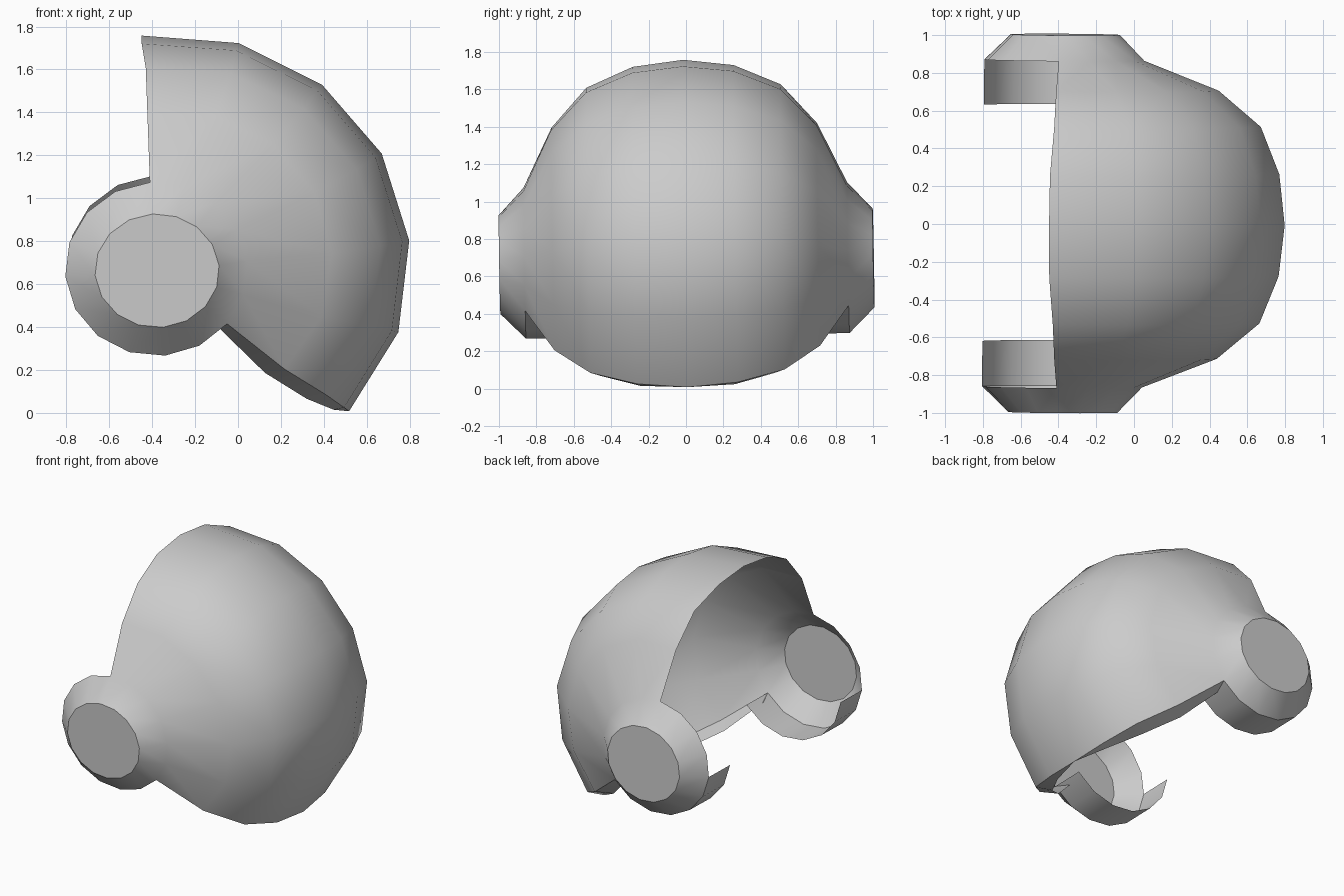
import bpy, bmesh
from math import sin, cos, radians
from mathutils import Matrix, Vector

cube = bpy.data.objects.get("Cube")
if cube:
    bpy.data.objects.remove(cube)

grey = bpy.data.materials.new("plain_grey")
grey.use_nodes = True
colour = (0.6, 0.6, 0.6, 1)
grey.diffuse_color = colour
grey.node_tree.nodes["Principled BSDF"].inputs["Base Color"].default_value = colour

# The whole helmet leans very slightly to one side
LEAN = (Matrix.Translation((0, 0, 0.7)) @ Matrix.Rotation(radians(-0.4), 4, 'Z')
        @ Matrix.Rotation(radians(1), 4, 'X') @ Matrix.Translation((0, 0, -0.7)))

EAR_Y = 0.865               # where the shell meets the ear cups
TOP, LOW = 94, -39          # ear angles where the shell begins and ends
SEGS, REST = 6, 10          # ear sides covered by the shell, and free


def arc(y, cx, cz, rx, rz, a0, a1, n, flare=0.0):
    """Points of an arc around the y axis, flared at both ends."""
    pts = []
    for i in range(n + 1):
        t = i / n
        u = 2 * t - 1
        a = radians(a0 + (a1 - a0) * t)
        f = 1 + flare * u * u * (1 - u / 2)
        pts.append(Vector((cx + rx * f * cos(a), y, cz + rz * f * sin(a))))
    return pts


def ring(*shape):
    """Closed ear ring whose first sides line up with the shell."""
    return arc(*shape, TOP, LOW, SEGS) + arc(*shape, LOW, TOP - 360, REST)[1:]


def loft(name, patches, caps=()):
    """Join rows of points with quads, weld the patches and fill the caps."""
    bm = bmesh.new()
    for rows in patches:
        grid = [[bm.verts.new(LEAN @ p) for p in row] for row in rows]
        for r0, r1 in zip(grid, grid[1:]):
            for i in range(len(r0) - 1):
                bm.faces.new((r0[i], r0[i + 1], r1[i + 1], r1[i]))
    for row in caps:
        bm.faces.new([bm.verts.new(LEAN @ p) for p in row[:-1]])
    bmesh.ops.remove_doubles(bm, verts=bm.verts, dist=0.0005)
    bmesh.ops.recalc_face_normals(bm, faces=bm.faces)
    mesh = bpy.data.meshes.new(name)
    bm.to_mesh(mesh)
    bm.free()
    mesh.materials.append(grey)
    ob = bpy.data.objects.new(name, mesh)
    bpy.context.collection.objects.link(ob)
    bpy.ops.object.select_all(action='DESELECT')
    ob.select_set(True)
    bpy.context.view_layer.objects.active = ob
    bpy.ops.object.shade_smooth_by_angle(angle=radians(38))


def mirrored(row):
    return [Vector((p.x, -p.y, p.z)) for p in row]


# Dome arcs run from the face opening over the crown to the nape
half = [  # y, centre x, centre z, radius, start angle, end angle
    (0.0, -0.18, 0.73, 0.975, 104.7, -46),
    (0.27, -0.18, 0.73, 0.945, 105, -46),
    (0.52, -0.18, 0.73, 0.845, 105.5, -47),
    (0.71, -0.21, 0.73, 0.65, 107, -50),
]
side = [arc(y, cx, cz, r, r, a0, a1, SEGS, 0.06) for y, cx, cz, r, a0, a1 in half]
rim = ring(EAR_Y, -0.375, 0.685, 0.425, 0.405)
disc = ring(1.0, -0.37, 0.68, 0.29, 0.265)
side.append(rim[:SEGS + 1])
rows = [mirrored(r) for r in reversed(side[1:])] + side

# Dome shell flowing into bevelled ear cups with flat discs
cups = [(disc, rim), (mirrored(disc), mirrored(rim))]
loft("dome_shell", [rows] + cups, [disc, mirrored(disc)])

# Lip turned inward along the lower edge, tapering to a point at the nape
outer = [r[-1] for r in rows]
inner = []
for p in outer:
    w = min(1, abs(p.y) / 0.5)
    inner.append(Vector((p.x - 0.09 * w, p.y * (1 - 0.12 * w), p.z - 0.02 * w)))
inner[0].x = inner[-1].x = outer[0].x - 0.04
loft("lower_lip", [[outer, inner]])

# Lower half of each ear rim turned inward as a band
band = rim[SEGS:SEGS + 7]
band_edge = [Vector((p.x, 0.625, p.z)) for p in band]
loft("ear_band_left", [[band, band_edge]])
loft("ear_band_right", [[mirrored(band), mirrored(band_edge)]])
